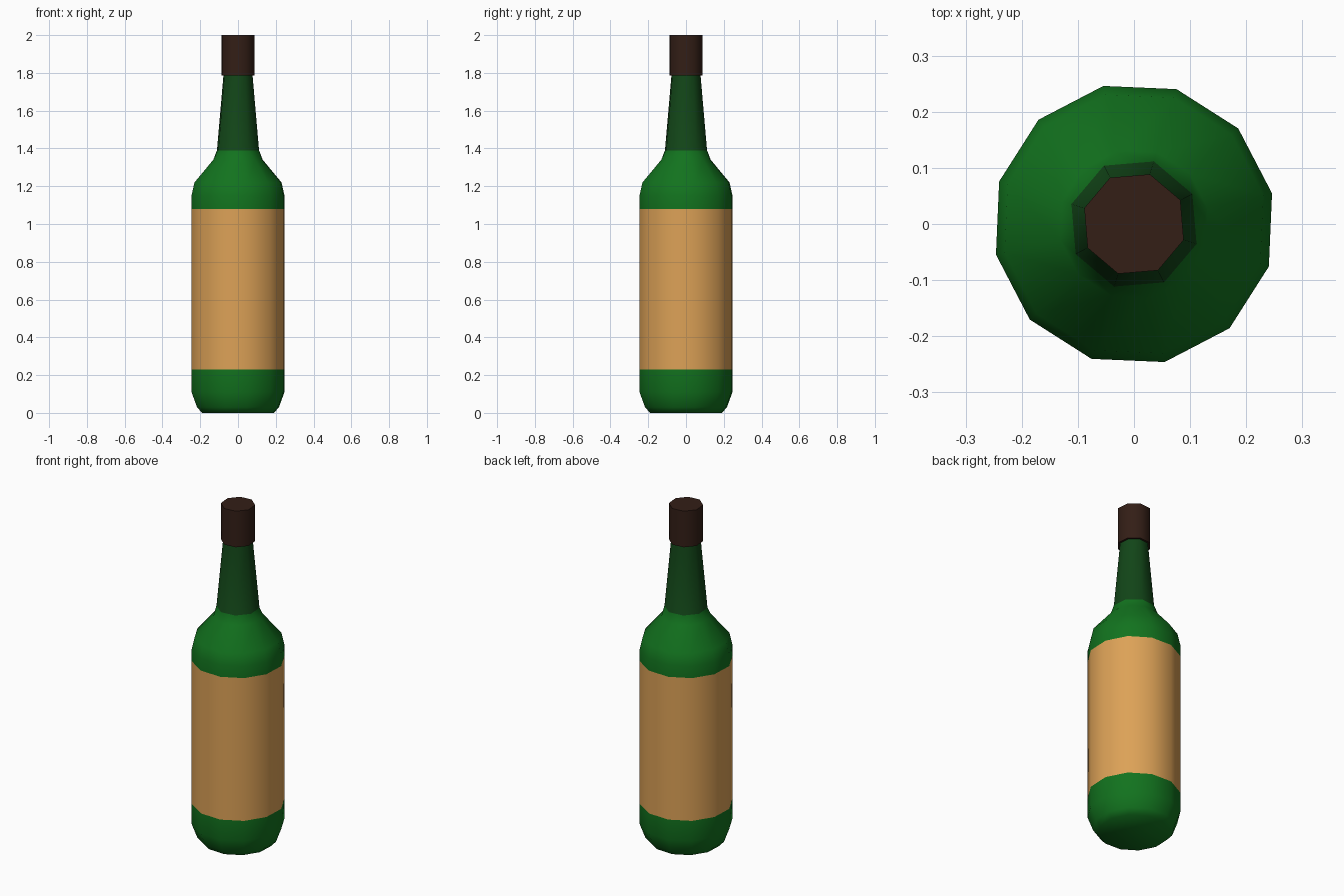
import bpy, bmesh
from math import cos, sin, radians

if "Cube" in bpy.data.objects:
    bpy.data.objects.remove(bpy.data.objects["Cube"])


def material(name, rgb):
    m = bpy.data.materials.new(name)
    m.diffuse_color = (*rgb, 1)
    m.use_nodes = True
    m.node_tree.nodes["Principled BSDF"].inputs["Base Color"].default_value = m.diffuse_color
    return m


GREEN = material("green_glass", (0.006, 0.17, 0.013))
DARK = material("dark_green_glass", (0.006, 0.06, 0.009))
PAPER = material("label_paper", (0.72, 0.36, 0.095))
CAP = material("cap_brown", (0.033, 0.013, 0.008))


def ring(bm, r, z, sides, turn):
    return [bm.verts.new((r * cos(radians(turn + 360 * i / sides)),
                          r * sin(radians(turn + 360 * i / sides)), z))
            for i in range(sides)]


def loop_edges(bm, vs):
    out = []
    for a, b in zip(vs, vs[1:] + vs[:1]):
        out.append(bm.edges.get((a, b)) or bm.edges.new((a, b)))
    return out


def lathe(name, profile, mats, smooth):
    """profile rows: radius, height, sides, turn, material of the band above"""
    bm = bmesh.new()
    rings = [ring(bm, *row[:4]) for row in profile]
    for k in range(len(rings) - 1):
        e = loop_edges(bm, rings[k]) + loop_edges(bm, rings[k + 1])
        for f in bmesh.ops.bridge_loops(bm, edges=e)["faces"]:
            f.material_index = profile[k][4]
    bm.faces.new(rings[0][::-1])
    bm.faces.new(rings[-1]).material_index = profile[-1][4]
    bmesh.ops.recalc_face_normals(bm, faces=bm.faces)
    me = bpy.data.meshes.new(name)
    bm.to_mesh(me)
    bm.free()
    for m in mats:
        me.materials.append(m)
    ob = bpy.data.objects.new(name, me)
    bpy.context.collection.objects.link(ob)
    bpy.context.view_layer.objects.active = ob
    ob.select_set(True)
    bpy.ops.object.shade_smooth_by_angle(angle=radians(smooth))
    ob.select_set(False)
    return ob


# Bottle: twelve-sided body with label band, eight-sided neck
B, N = (12, 12.5), (8, 27.3)
lathe("bottle", [
    (0.195, 0.00, *B, 0), (0.222, 0.03, *B, 0), (0.252, 0.11, *B, 0),
    (0.252, 0.23, *B, 1), (0.252, 1.08, *B, 0), (0.252, 1.15, *B, 0),
    (0.236, 1.22, *B, 0), (0.134, 1.34, *B, 0),
    (0.117, 1.39, *N, 2), (0.081, 1.785, *N, 2),
], [GREEN, PAPER, DARK], 50)

# Cap
lathe("cap", [(0.093, 1.785, *N, 0), (0.093, 2.00, *N, 0)], [CAP], 50)
